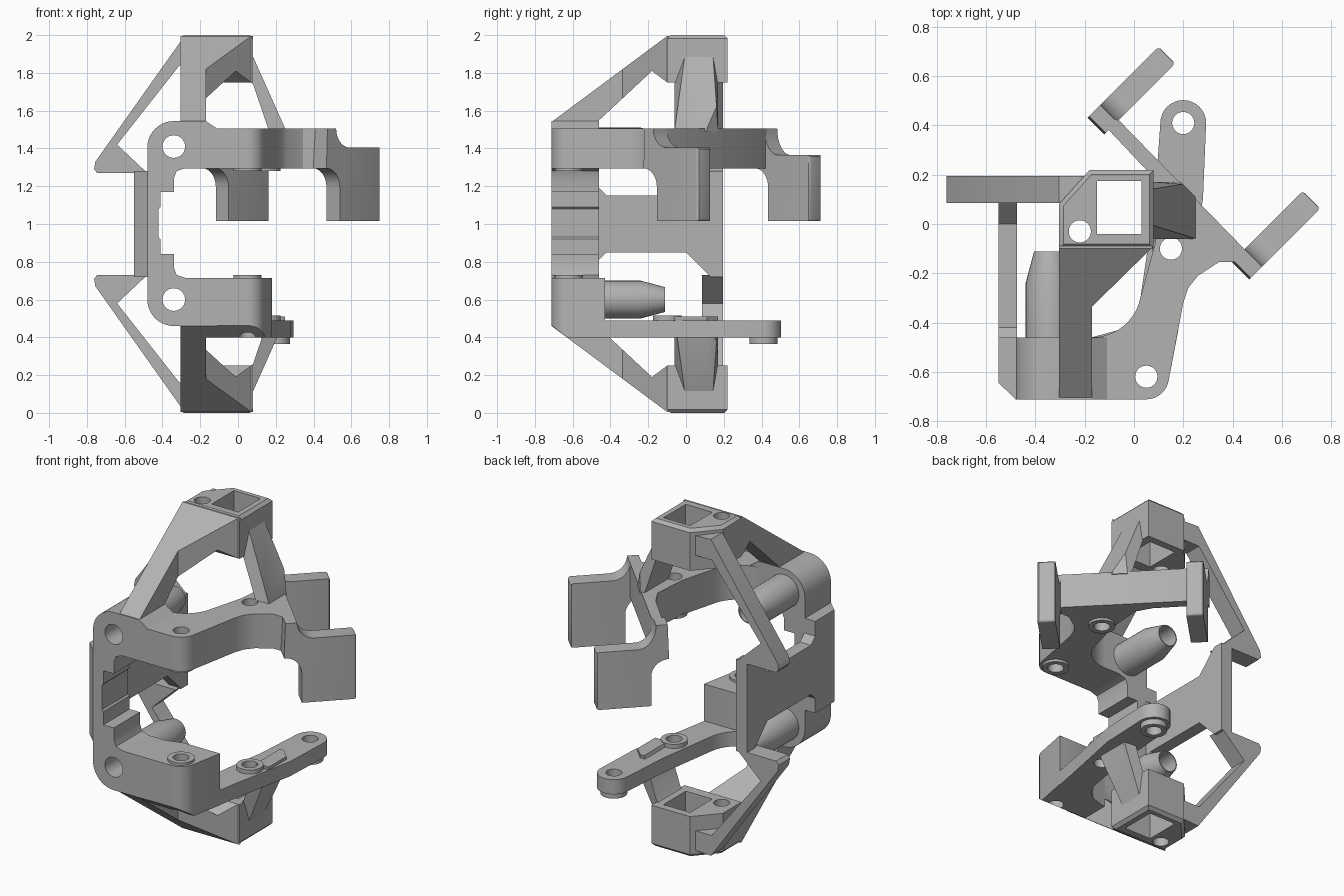
import bpy, bmesh
from math import sin, cos, radians, pi
from mathutils import Matrix, Vector

if "Cube" in bpy.data.objects:
    bpy.data.objects.remove(bpy.data.objects["Cube"])

grey = bpy.data.materials.new("plain_grey")
grey.use_nodes = True
grey.diffuse_color = (0.45, 0.45, 0.45, 1)
grey.node_tree.nodes["Principled BSDF"].inputs["Base Color"].default_value = grey.diffuse_color


def arc(cx, cy, r, a0, a1, n=10):
    angles = [radians(a0 + (a1 - a0) * i / n) for i in range(n + 1)]
    return [(cx + r * cos(a), cy + r * sin(a)) for a in angles]


def circle(cx, cy, r, n=32):
    return arc(cx, cy, r, 0, 360 - 360 / n, n - 1)


PLACE = {"x": lambda p, d: (d, p[0], p[1]),
         "y": lambda p, d: (p[0], d, p[1]),
         "z": lambda p, d: (p[0], p[1], d)}


def prism_mesh(pts, axis, lo, hi):
    """Extrude a closed profile along one axis."""
    bm = bmesh.new()
    place = PLACE[axis]
    ends = [[bm.verts.new(place(p, d)) for p in pts] for d in (lo, hi)]
    bm.faces.new(ends[0])
    bm.faces.new(ends[1])
    for i in range(len(pts)):
        j = (i + 1) % len(pts)
        bm.faces.new((ends[0][i], ends[0][j], ends[1][j], ends[1][i]))
    bmesh.ops.recalc_face_normals(bm, faces=bm.faces)
    return bm


def slice_off(bm, co, normal):
    """Remove everything on the normal's side of a plane and cap the cut."""
    geom = bm.verts[:] + bm.edges[:] + bm.faces[:]
    bmesh.ops.bisect_plane(bm, geom=geom, plane_co=co, plane_no=normal, clear_outer=True)
    bmesh.ops.holes_fill(bm, edges=[e for e in bm.edges if e.is_boundary])
    bmesh.ops.recalc_face_normals(bm, faces=bm.faces)


def add_object(name, bm):
    mesh = bpy.data.meshes.new(name)
    bm.to_mesh(mesh)
    bm.free()
    mesh.materials.append(grey)
    obj = bpy.data.objects.new(name, mesh)
    bpy.context.collection.objects.link(obj)
    return obj


def finish(name, bm, holes=(), mirror=False):
    """Make the part, cut its holes, shade it, and mirror it about z = 1."""
    obj = add_object(name, bm)
    bpy.ops.object.select_all(action="DESELECT")
    obj.select_set(True)
    bpy.context.view_layer.objects.active = obj
    for pts, axis in holes:
        cutter = add_object("hole_cutter", prism_mesh(pts, axis, -3, 3))
        cutter.hide_render = True
        mod = obj.modifiers.new("hole", "BOOLEAN")
        mod.operation, mod.solver, mod.object = "DIFFERENCE", "EXACT", cutter
        bpy.ops.object.modifier_apply(modifier=mod.name)
        bpy.data.objects.remove(cutter)
    bpy.ops.object.shade_smooth_by_angle(angle=radians(30))
    if mirror:
        obj.name = "upper_" + name
        twin = obj.copy()
        twin.name = "lower_" + name
        twin.data = obj.data.copy()
        twin.data.transform(Matrix.Translation((0, 0, 2)) @ Matrix.Scale(-1, 4, (0, 0, 1)))
        twin.data.flip_normals()
        bpy.context.collection.objects.link(twin)
    return obj


# Shared screw positions and holes
FRONT, MIDDLE, END = (0.05, -0.62), (0.15, -0.1), (0.2, 0.41)
screw = {p: (circle(*p, 0.045), "z") for p in (FRONT, MIDDLE, END)}
bores = [(circle(-0.34, z, 0.06), "y") for z in (0.6, 1.41)]

# C-shaped front frame
profile = (arc(-0.34, 1.405, 0.14, 90, 180) + arc(-0.34, 0.6, 0.14, 180, 270)
           + [(-0.11, 0.46), (-0.11, 0.715), (-0.28, 0.715)]
           + [(-0.325, 0.73), (-0.34, 0.77), (-0.34, 0.84), (-0.41, 0.84), (-0.41, 0.92),
              (-0.42, 0.93), (-0.42, 1.08), (-0.41, 1.09), (-0.41, 1.17),
              (-0.34, 1.17), (-0.34, 1.24), (-0.325, 1.28), (-0.28, 1.295)]
           + [(-0.11, 1.295), (-0.11, 1.505), (-0.17, 1.545)])
finish("front_frame", prism_mesh(profile, "y", -0.712, -0.46), bores)

# Tapered tubes behind the frame
for label, z in (("lower", 0.6), ("upper", 1.41)):
    bm = bmesh.new()
    for r0, r1, y0, y1 in ((0.1, 0.1, -0.5, -0.24), (0.1, 0.066, -0.24, -0.112)):
        rings = []
        for r, y in ((r0, y0), (r1, y1)):
            rings.append([bm.verts.new((x, y, w)) for x, w in circle(-0.34, z, r)])
        for i in range(32):
            j = (i + 1) % 32
            bm.faces.new((rings[0][i], rings[0][j], rings[1][j], rings[1][i]))
        if y0 == -0.5:
            bm.faces.new(rings[0])
        else:
            bm.faces.new(rings[1])
    bmesh.ops.remove_doubles(bm, verts=bm.verts, dist=0.0001)
    bmesh.ops.recalc_face_normals(bm, faces=bm.faces)
    finish(label + "_tube", bm, [(circle(-0.34, z, 0.06), "y")])

# Plan outlines shared by the two arms
front_edge = [(-0.3, -0.712)] + arc(*FRONT, 0.092, -90, -10)
inner_curve = arc(-0.17, -0.26, 0.2, -10, -90)

# Upper arm with the diagonal beam
plan = (front_edge + [(0.2, -0.32), (0.22, -0.26), (0.26, -0.21), (0.345, -0.155),
                      (0.5, -0.155), (-0.06, 0.42), (-0.09, 0.43), (-0.12, 0.4),
                      (0.05, 0.22), (0.1, 0.13), (0.085, -0.08)]
        + inner_curve + [(-0.3, -0.46)])
finish("upper_arm", prism_mesh(plan, "z", 1.295, 1.505), [screw[FRONT], screw[MIDDLE], bores[1]])

# Hanging paddles at both ends of the beam
for label, y0, y1, top in (("left", -0.49, -0.39, 1.405), ("rear", 0.343, 0.438, 1.365)):
    h = 1.505 - top
    cove = [(0.345 + 0.1 * cos(a), 1.505 + h * sin(a)) for a in (pi + i * pi / 16 for i in range(9))]
    profile = ([(0.18, 1.505)] + cove + [(0.58, top), (0.58, 1.015), (0.272, 1.015)]
               + arc(0.172, 1.195, 0.1, 0, 90, 8))
    bm = prism_mesh(profile, "y", y0, y1)
    tips = [e for e in bm.edges if all(v.co.x > 0.57 for v in e.verts)]
    bmesh.ops.bevel(bm, geom=tips, offset=0.015, segments=3, affect="EDGES", profile=0.5)
    bm.transform(Matrix.Rotation(pi / 4, 4, "Z"))
    finish(label + "_paddle", bm)

# Lower arm plate and its thick front block, sliced along the lower slope
tail = [(0.2, -0.3), (0.25, -0.05), (0.28, 0.1)] + arc(*END, 0.093, 0, 180, 16) + [(0.085, 0.1)]
block_plan = front_edge + [(0.18, -0.43), (-0.06, -0.43), (-0.17, -0.46), (-0.3, -0.46)]
plate_plan = front_edge + tail + inner_curve + [(-0.3, -0.46)]
for name, plan, top, cuts in (("lower_arm", plate_plan, 0.49, screw.values()),
                              ("lower_front_block", block_plan, 0.715, [screw[FRONT], bores[0]])):
    bm = prism_mesh(plan, "z", 0.4, top)
    slice_off(bm, (0, -0.712, 0.462), (0, -0.6, -0.8))
    finish(name, bm, list(cuts))

# Raised collars around the screw holes
for name, p, lo, hi in (("lower_front", FRONT, 0.7, 0.73), ("lower_middle", MIDDLE, 0.47, 0.515),
                        ("lower_end", END, 0.365, 0.41), ("upper_front", FRONT, 1.28, 1.3),
                        ("upper_middle", MIDDLE, 1.28, 1.3)):
    finish(name + "_collar", prism_mesh(circle(*p, 0.075), "z", lo, hi), [screw[p]])

# End blocks with a square socket and a screw hole
plan = [(-0.305, -0.1), (0.08, -0.1), (0.08, 0.22), (-0.18, 0.22), (-0.305, 0.08)]
bm = prism_mesh(plan, "z", 1.75, 2)
rim = [e for e in bm.edges if all(v.co.z > 1.99 for v in e.verts)]
bmesh.ops.bevel(bm, geom=rim, offset=0.018, segments=1, affect="EDGES")
socket = [(-0.15, -0.04), (0.03, -0.04), (0.03, 0.175), (-0.15, 0.175)]
finish("end_block", bm, [(socket, "z"), (circle(-0.22, -0.03, 0.045), "z")], mirror=True)

# Sloping front struts and the webs joining them to the end blocks
slope = [(-0.712, 1.5), (-0.712, 1.54), (-0.1, 1.995), (-0.09, 1.995),
         (-0.09, 1.75), (-0.1, 1.75), (-0.18, 1.81), (-0.47, 1.54), (-0.47, 1.5)]
finish("front_strut", prism_mesh(slope, "x", -0.305, -0.17), mirror=True)
bm = prism_mesh(slope, "x", -0.17, 0.08)
slice_off(bm, (-0.17, -0.335, 0), (0.245, -0.25, 0))
finish("strut_web", bm, mirror=True)

# Side struts between end blocks and arms, narrowing toward the block
profile = [(0.06, 1.93), (0.25, 1.505), (0.25, 1.49), (0.165, 1.49), (0.08, 1.74), (0.06, 1.76)]
bm = prism_mesh(profile, "y", -0.06, 0.17)
for v in bm.verts:
    if v.co.z > 1.9:
        v.co.y = 0.0 if v.co.y < 0 else 0.14
slice_off(bm, (0.19, 0.17, 0), (1, 1, 0))
finish("side_strut", bm, mirror=True)

# Bent right braces
profile = [(-0.2, 1.96), (-0.305, 1.965), (-0.755, 1.33), (-0.762, 1.29), (-0.745, 1.27),
           (-0.53, 1.27), (-0.48, 1.27), (-0.64, 1.42), (-0.31, 1.84), (-0.2, 1.84)]
finish("right_brace", prism_mesh(profile, "y", 0.085, 0.195), mirror=True)

# Right side plate, flaring at the rear and chamfered at the front
half = [(-0.712, 1.28), (-0.46, 1.28), (-0.46, 1.19), (-0.42, 1.15), (0.0, 1.15), (0.13, 1.28), (0.195, 1.28)]
bm = prism_mesh(half + [(y, 2 - z) for y, z in reversed(half)], "x", -0.55, -0.475)
slice_off(bm, (-0.55, -0.645, 1), (-0.067, -0.07, 0))
finish("right_side_plate", bm)
